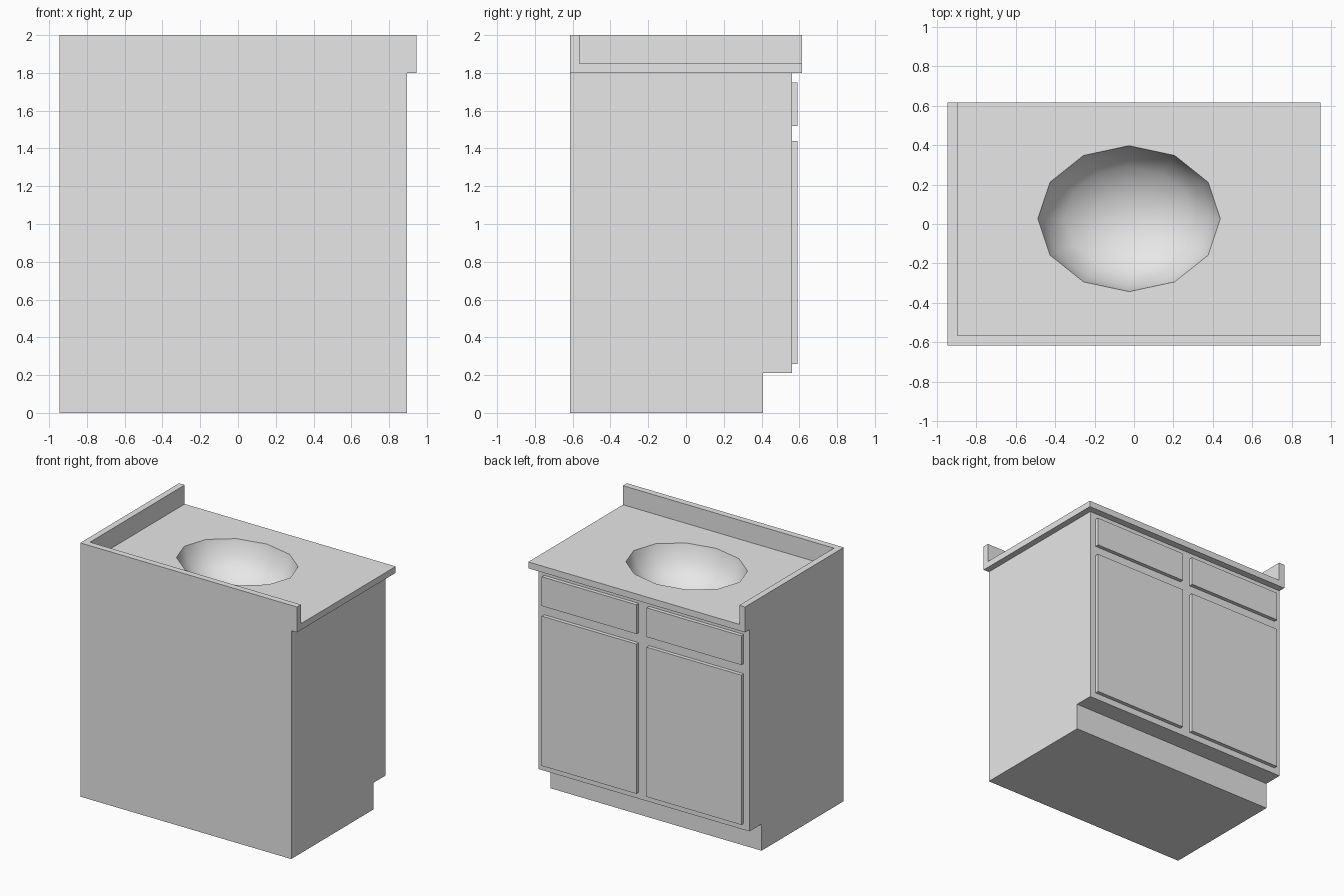
import bpy, bmesh, math
from mathutils import Matrix, Vector

cube = bpy.data.objects.get("Cube")
if cube:
    bpy.data.objects.remove(cube, do_unlink=True)

grey = bpy.data.materials.new("plain grey")
grey.use_nodes = True
grey.diffuse_color = (0.8, 0.8, 0.8, 1)
grey.node_tree.nodes["Principled BSDF"].inputs["Base Color"].default_value = (0.8, 0.8, 0.8, 1)

X, Y = 0.945, 0.615            # half size of the worktop
CAB_RIGHT = 0.895              # cabinet side under the overhang
CAB_FACE = 0.56                # plane carrying doors and drawers
TOP = 1.85                     # worktop surface
SINK = Vector((-0.025, 0.027, TOP))
SINK_R = Vector((0.463, 0.37, 0.3))
SIDES = 12


def finish(name, bm, recalc=True):
    if recalc:
        bmesh.ops.recalc_face_normals(bm, faces=bm.faces)
    mesh = bpy.data.meshes.new(name)
    bm.to_mesh(mesh)
    bm.free()
    mesh.materials.append(grey)
    obj = bpy.data.objects.new(name, mesh)
    bpy.context.collection.objects.link(obj)
    return obj


def extrude(bm, faces, vec):
    """Thicken flat faces into a closed solid."""
    kept = bmesh.ops.extrude_face_region(bm, geom=faces, use_keep_orig=True)
    moved = [g for g in kept["geom"] if isinstance(g, bmesh.types.BMVert)]
    bmesh.ops.translate(bm, verts=moved, vec=vec)


def prism(name, points, vec):
    bm = bmesh.new()
    face = bm.faces.new([bm.verts.new(p) for p in points])
    extrude(bm, [face], vec)
    return finish(name, bm)


def box(name, x0, x1, y0, y1, z0, z1):
    pts = [(x0, y0, z0), (x1, y0, z0), (x1, y1, z0), (x0, y1, z0)]
    return prism(name, pts, (0, 0, z1 - z0))


# Cabinet body with recessed toe kick, open under the worktop for the bowl
profile = [(-Y, 0), (0.408, 0), (0.408, 0.21), (CAB_FACE, 0.21), (CAB_FACE, 1.8), (-Y, 1.8)]
cabinet = prism("cabinet", [(-X, y, z) for y, z in profile], (X + CAB_RIGHT, 0, 0))
bm = bmesh.new()
bm.from_mesh(cabinet.data)
lid = [f for f in bm.faces if all(v.co.z > 1.79 for v in f.verts)]
bmesh.ops.delete(bm, geom=lid, context='FACES')
bm.to_mesh(cabinet.data)
bm.free()

# Worktop with an oval cut-out
bm = bmesh.new()
rect = [(-X, -Y), (X, -Y), (X, Y), (-X, Y)]
angles = [i * math.tau / SIDES for i in range(SIDES)]
oval = [(SINK.x + SINK_R.x * math.cos(a), SINK.y + SINK_R.y * math.sin(a)) for a in angles]
edges = []
for loop in (rect, oval):
    vs = [bm.verts.new((x, y, TOP)) for x, y in loop]
    edges += [bm.edges.new((vs[i - 1], vs[i])) for i in range(len(vs))]
bmesh.ops.triangle_fill(bm, edges=edges, use_beauty=True, normal=(0, 0, 1))
extrude(bm, bm.faces[:], (0, 0, 1.8 - TOP))
finish("worktop", bm)

# Sink bowl: lower half of a squashed sphere, facing inward
bm = bmesh.new()
bmesh.ops.create_uvsphere(bm, u_segments=SIDES, v_segments=8, radius=1)
bmesh.ops.delete(bm, geom=[v for v in bm.verts if v.co.z > 0.01], context='VERTS')
bmesh.ops.transform(bm, verts=bm.verts,
                    matrix=Matrix.Translation(SINK) @ Matrix.Diagonal(SINK_R).to_4x4())
bmesh.ops.reverse_faces(bm, faces=bm.faces)
for f in bm.faces:
    f.smooth = True
finish("sink_bowl", bm, recalc=False)

# L-shaped splash guard along two edges
t = 0.05
guard = [(-X, -Y), (X, -Y), (X, -Y + t), (-X + t, -Y + t), (-X + t, Y), (-X, Y)]
prism("splash_guard", [(x, y, TOP) for x, y in guard], (0, 0, 2 - TOP))

# Two doors with a drawer front above each
middle = (CAB_RIGHT - X) / 2
for side, sign in (("left", 1), ("right", -1)):
    x0, x1 = sorted((middle + sign * 0.045, middle + sign * 0.87))
    box(side + "_door", x0, x1, CAB_FACE, CAB_FACE + 0.03, 0.26, 1.44)
    box(side + "_drawer_front", x0, x1, CAB_FACE, CAB_FACE + 0.03, 1.52, 1.75)
